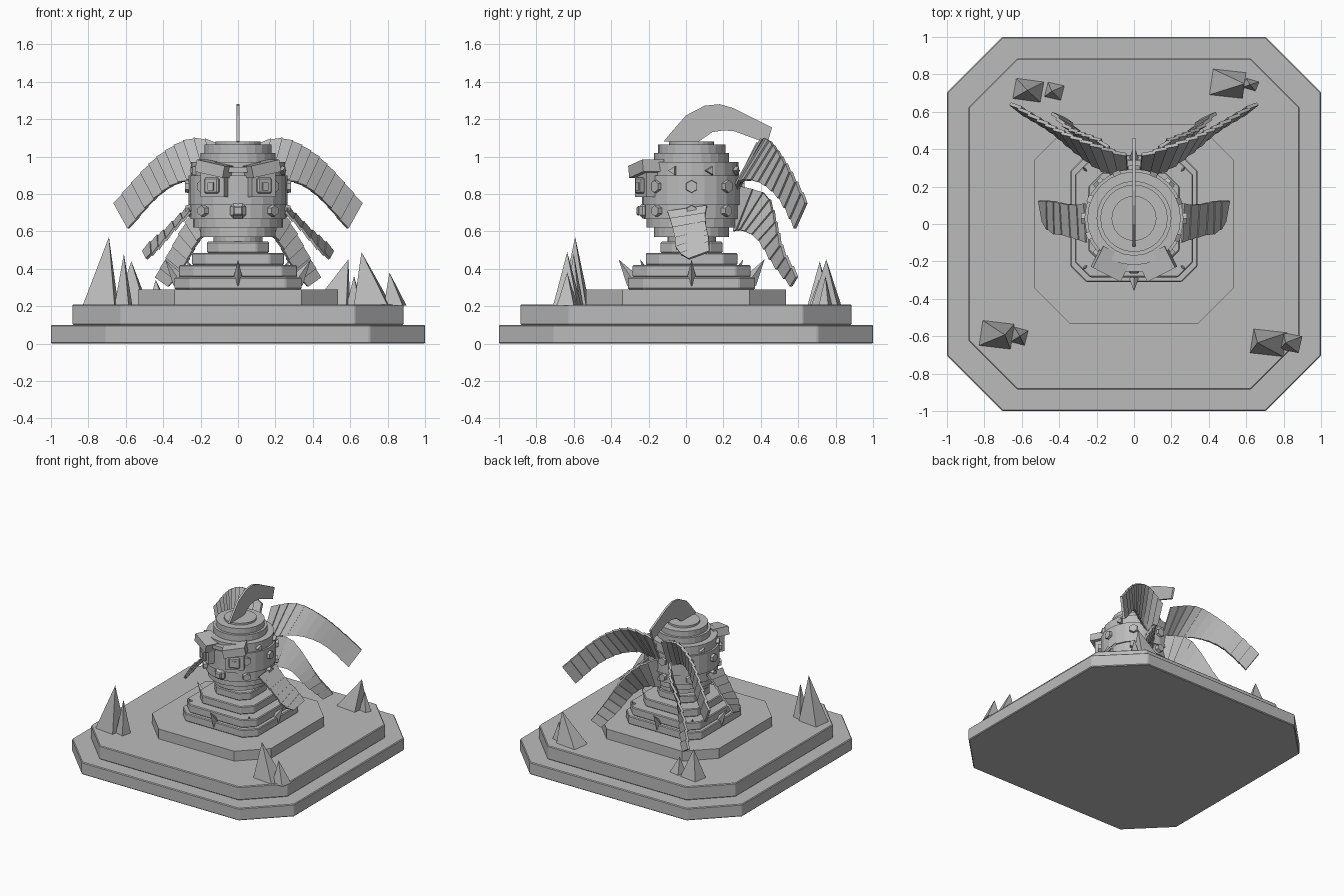
import bpy, bmesh, math
from mathutils import Vector, Matrix

cube = bpy.data.objects.get("Cube")
if cube:
    bpy.data.objects.remove(cube)

stone = bpy.data.materials.new("grey stone")
stone.use_nodes = True
stone.diffuse_color = (0.5, 0.5, 0.5, 1)
stone.node_tree.nodes["Principled BSDF"].inputs["Base Color"].default_value = (0.5, 0.5, 0.5, 1)
CY = 0.03  # the statue stands slightly behind the middle of its base


def finish(name, bm, bevel=0):
    bmesh.ops.recalc_face_normals(bm, faces=bm.faces)
    mesh = bpy.data.meshes.new(name)
    bm.to_mesh(mesh)
    bm.free()
    mesh.materials.append(stone)
    ob = bpy.data.objects.new(name, mesh)
    bpy.context.collection.objects.link(ob)
    if bevel:
        mod = ob.modifiers.new("edge", 'BEVEL')
        mod.width = bevel
        mod.segments = 1
    return ob


def hull(bm, rings):
    """Join matching rings of points into a closed solid."""
    loops = [[bm.verts.new(p) for p in ring] for ring in rings]
    n = len(loops[0])
    for a, b in zip(loops, loops[1:]):
        for i in range(n):
            j = (i + 1) % n
            bm.faces.new((a[i], a[j], b[j], b[i]))
    bm.faces.new(loops[0])
    bm.faces.new(loops[-1])


def slab(name, half, flat, z0, z1, cy=0.0, bevel=0.006):
    """Square step with cut corners."""
    pts = []
    for k in range(4):
        rot = Matrix.Rotation(k * math.pi / 2, 2)
        pts += [rot @ Vector((half, -flat)), rot @ Vector((half, flat))]
    bm = bmesh.new()
    hull(bm, [[(p.x, p.y + cy, z) for p in pts] for z in (z0, z1)])
    finish(name, bm, bevel)


def around(angle, r, z):
    """Frame on the statue: x sideways, y inward, z up; angle 0 is the front."""
    return (Matrix.Translation((0, CY, 0)) @ Matrix.Rotation(angle, 4, 'Z')
            @ Matrix.Translation((0, -r, z)))


def block(name, angle, r, z, size, roll=0, bevel=0):
    bm = bmesh.new()
    m = around(angle, r, z) @ Matrix.Rotation(roll, 4, 'Y') @ Matrix.Diagonal((*size, 1))
    bmesh.ops.create_cube(bm, size=1, matrix=m)
    finish(name, bm, bevel)


def stud(name, angle, r, z, radius, sides, depth=0.05):
    bm = bmesh.new()
    m = around(angle, r, z) @ Matrix.Rotation(math.pi / 2, 4, 'X')
    if sides == 3:
        m = m @ Matrix.Rotation(math.pi / 2, 4, 'Z')
    bmesh.ops.create_cone(bm, cap_ends=True, segments=sides, radius1=radius,
                          radius2=radius * 0.85, depth=depth, matrix=m)
    finish(name, bm)


def pyramid(name, base, tip):
    bm = bmesh.new()
    low = [bm.verts.new(p) for p in base]
    top = bm.verts.new(tip)
    bm.faces.new(low)
    for i in range(len(low)):
        bm.faces.new((low[i], low[(i + 1) % len(low)], top))
    finish(name, bm)


def sample(points, t):
    """Smooth curve through the points, t from 0 to 1."""
    u = t * (len(points) - 1)
    i = min(int(u), len(points) - 2)
    f = u - i
    p1, p2 = Vector(points[i]), Vector(points[i + 1])
    p0 = Vector(points[i - 1]) if i else 2 * p1 - p2
    p3 = Vector(points[i + 2]) if i + 2 < len(points) else 2 * p2 - p1
    return 0.5 * (2 * p1 + (p2 - p0) * f + (2 * p0 - 5 * p1 + 4 * p2 - p3) * f * f
                  + (3 * p1 - p0 - 3 * p2 + p3) * f ** 3)


def ribbon(name, edge_a, edge_b, count, thick=0.018, flare=0.012):
    """Band of overlapping plates between two edges, made on both sides."""
    for side, label in ((1, "left"), (-1, "right")):
        bm = bmesh.new()
        for i in range(count):
            rings = []
            for t, lift in ((i / count, 0), (min(1, (i + 1.15) / count), flare)):
                a, b = sample(edge_a, t), sample(edge_b, t)
                along = sample(edge_a, min(1, t + .02)) - sample(edge_a, max(0, t - .02))
                n = (b - a).cross(along).normalized()
                ring = [a + n * lift, b + n * lift,
                        b + n * (lift + thick), a + n * (lift + thick)]
                rings.append([(p.x * side, p.y, p.z) for p in ring])
            hull(bm, rings)
        finish(f"{label}_{name}", bm)


# Stepped base and pedestal
slab("base_bottom_step", 1.0, 0.705, 0.0, 0.10)
slab("base_middle_step", 0.885, 0.625, 0.10, 0.21)
slab("base_top_step", 0.535, 0.34, 0.21, 0.29, bevel=0)
slab("pedestal_lower", 0.34, 0.255, 0.29, 0.355, CY)
slab("pedestal_middle", 0.315, 0.235, 0.355, 0.42, CY)
slab("pedestal_upper", 0.245, 0.17, 0.42, 0.484, CY)
slab("neck", 0.165, 0.10, 0.484, 0.545, CY)

# Head of stacked discs: radius, bottom, top
discs = [(.13, .545, .575), (.20, .57, .62), (.24, .62, .665), (.255, .665, .74),
         (.265, .74, .90), (.25, .90, .97), (.20, .97, 1.02), (.18, 1.02, 1.065),
         (.12, 1.065, 1.08)]
for i, (r, z0, z1) in enumerate(discs):
    bm = bmesh.new()
    bmesh.ops.create_cone(bm, cap_ends=True, segments=24, radius1=r, radius2=r, depth=z1 - z0,
                          matrix=Matrix.Translation((0, CY, (z0 + z1) / 2)))
    finish(f"head_disc_{i + 1}", bm)

# Studs on the head and spikes around the pedestal
for k in range(8):
    a = k * math.pi / 4
    if k:
        stud(f"upper_stud_{k}", a, 0.258, 0.84, 0.038, 6)
        stud(f"lower_stud_{k}", a, 0.255, 0.71, 0.034, 6)
    stud(f"head_point_{k + 1}", a + math.pi / 8, 0.245, 0.925, 0.03, 3)
    m = around(a, 0.30, 0.29)
    base = [m @ Vector(p) for p in ((-.04, .02, 0), (0, -.045, .02), (.04, .02, 0), (0, .05, .04))]
    pyramid(f"pedestal_spike_{k + 1}", base, m @ Vector((0, -0.09, 0.16)))

# Face
for side, label in ((1, "left"), (-1, "right")):
    a = side * 0.47
    block(f"{label}_eye_frame", a, 0.265, 0.85, (.14, .08, .13))
    block(f"{label}_eye", a, 0.305, 0.845, (.085, .03, .085), bevel=0.008)
    block(f"{label}_pupil", a, 0.32, 0.84, (.035, .015, .045))
    block(f"{label}_brow", a, 0.27, 0.935, (.17, .13, .065), roll=-side * 0.2)
block("brow_bridge", 0, 0.26, 0.93, (.11, .05, .03))
block("nose", 0, 0.255, 0.71, (.085, .05, .08), bevel=0.018)
block("nose_tip", 0, 0.285, 0.71, (.055, .02, .05), bevel=0.008)

# Crest: flat curved blade
crest = [(-.12, 1.08), (-.07, 1.14), (0, 1.22), (.10, 1.272), (.18, 1.28), (.25, 1.26), (.46, 1.155),
         (.435, 1.07), (.26, 1.135), (.20, 1.14), (.14, 1.13), (.06, 1.075)]
bm = bmesh.new()
hull(bm, [[(x, y, z) for y, z in crest] for x in (-.008, .008)])
finish("crest", bm)

# Plated ribbons behind the head and side ear flaps
ribbon("upper_ribbon",
       [(.04, .38, 1.04), (.22, .44, 1.09), (.37, .50, 1.03), (.50, .57, .92), (.65, .66, .75)],
       [(.03, .27, .78), (.16, .30, .86), (.30, .40, .86), (.43, .51, .78), (.575, .60, .615)], 12)
ribbon("lower_ribbon",
       [(.05, .30, .84), (.15, .44, .79), (.26, .49, .65), (.35, .53, .50), (.43, .61, .36)],
       [(.04, .26, .60), (.13, .31, .60), (.20, .40, .55), (.27, .48, .43), (.36, .58, .31)], 10)
ribbon("ear_flap",
       [(.26, -.10, .71), (.32, -.08, .65), (.39, -.06, .57), (.45, -.05, .50), (.50, .01, .46)],
       [(.27, .11, .74), (.33, .10, .68), (.40, .11, .61), (.45, .12, .57), (.52, .12, .50)],
       6, thick=0.014, flare=0.008)

# Crystals: x range, y range, tip x, tip height
crystals = [(-.83, -.64, -.67, -.515, -.69, .57), (-.66, -.565, -.65, -.55, -.61, .48),
            (.62, .82, -.71, -.56, .66, .49), (.78, .90, -.69, -.58, .81, .38),
            (-.65, -.48, .65, .78, -.57, .44), (-.48, -.37, .66, .76, -.44, .34),
            (.40, .60, .67, .83, .59, .45), (.58, .67, .71, .78, .62, .36)]
for i, (x0, x1, y0, y1, tx, tz) in enumerate(crystals):
    d = 0.02
    base = [(x0, y0 + d, .205), (x1 - d, y0, .205), (x1, y1 - d, .205), (x0 + d, y1, .205)]
    pyramid(f"crystal_{i + 1}", base, (tx, (y0 + y1) / 2, tz))
